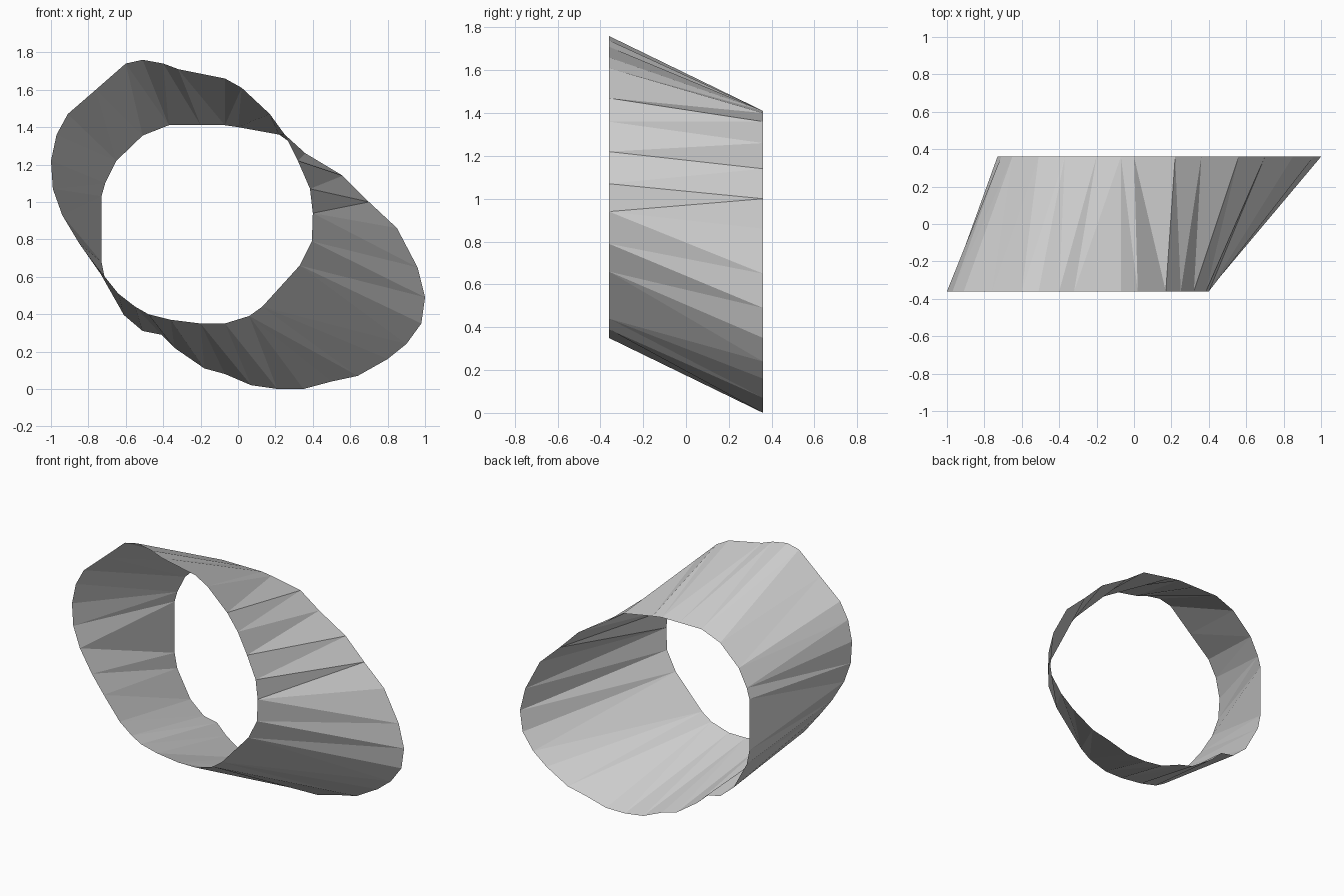
import bpy, bmesh

# Rim outlines (x, z), anticlockwise seen from the front
FRONT = [(-.07, .35), (.06, .39), (.13, .44), (.33, .66), (.395, .79), (.40, .94),
         (.385, 1.07), (.32, 1.22), (.25, 1.36), (.17, 1.47), (.02, 1.61), (-.07, 1.66),
         (-.32, 1.71), (-.40, 1.74), (-.51, 1.76), (-.60, 1.74), (-.76, 1.60), (-.91, 1.47),
         (-.97, 1.36), (-1, 1.22), (-.99, 1.07), (-.94, .93), (-.85, .78), (-.76, .66),
         (-.64, .51), (-.55, .44), (-.48, .40), (-.36, .37), (-.20, .35)]
BACK = [(.07, .02), (.21, 0), (.35, 0), (.50, .04), (.64, .07), (.80, .16), (.90, .24),
        (.98, .35), (1, .49), (.96, .65), (.85, .86), (.70, 1.0), (.56, 1.14), (.36, 1.26),
        (.22, 1.36), (0, 1.40), (-.07, 1.41), (-.20, 1.41), (-.37, 1.41), (-.51, 1.355),
        (-.65, 1.22), (-.71, 1.10), (-.73, 1.03), (-.73, .68), (-.71, .58), (-.61, .395),
        (-.51, .31), (-.41, .29), (-.34, .22), (-.18, .11), (-.07, .08)]
# Matching corners on the two rims; the wall is zipped with triangles between them
LINKS = [(0, 0), (1, 2), (2, 5), (3, 7), (4, 9), (5, 9), (5, 11), (7, 12), (9, 14), (11, 16),
         (14, 18), (17, 20), (21, 22), (23, 24), (25, 26), (28, 30), (29, 31)]
HALF_DEPTH = 0.36

bm = bmesh.new()
front = [bm.verts.new((x, -HALF_DEPTH, z)) for x, z in FRONT]
back = [bm.verts.new((x, HALF_DEPTH, z)) for x, z in BACK]
nf, nb = len(front), len(back)

# Open slanted tube wall
for (f0, b0), (f1, b1) in zip(LINKS, LINKS[1:]):
    f, b = f0, b0
    while f < f1 or b < b1:
        step_f = (f + 0.5 - f0) / (f1 - f0) if f < f1 else 9
        step_b = (b + 0.5 - b0) / (b1 - b0) if b < b1 else 9
        if step_f < step_b:
            bm.faces.new((front[f % nf], front[(f + 1) % nf], back[b % nb]))
            f += 1
        else:
            bm.faces.new((front[f % nf], back[(b + 1) % nb], back[b % nb]))
            b += 1
bm.normal_update()

mesh = bpy.data.meshes.new("tube_wall")
bm.to_mesh(mesh)
bm.free()
bpy.context.collection.objects.link(bpy.data.objects.new("tube_wall", mesh))
